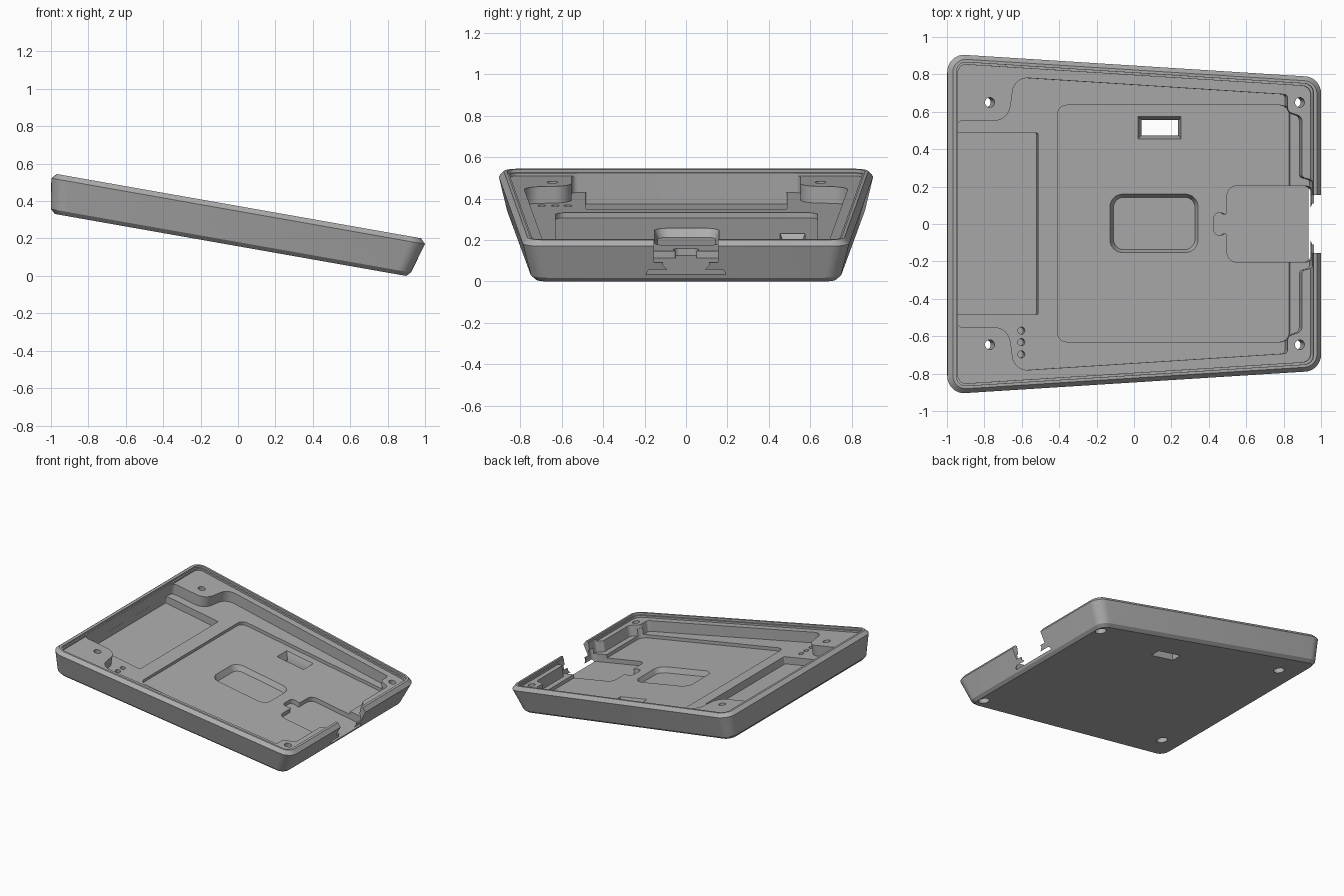
import bpy, bmesh, math
from mathutils import Vector, Matrix

TILT = math.radians(10)
FLOOR, RECESS = 0.10, 0.075

default = bpy.data.objects.get("Cube")
if default:
    bpy.data.objects.remove(default, do_unlink=True)

grey = bpy.data.materials.new("plain_grey")
grey.use_nodes = True
grey.diffuse_color = (0.42, 0.42, 0.42, 1)
grey.node_tree.nodes["Principled BSDF"].inputs["Base Color"].default_value = grey.diffuse_color


def rounded(corners, steps=8):
    """Outline with every (x, y, radius) corner replaced by an arc."""
    out = []
    for i, (x, y, r) in enumerate(corners):
        p = Vector((x, y))
        a = (Vector(corners[i - 1][:2]) - p).normalized()
        b = (Vector(corners[(i + 1) % len(corners)][:2]) - p).normalized()
        half = a.angle(b) / 2
        if r <= 0:
            out.append(p)
            continue
        centre = p + (a + b).normalized() * (r / math.sin(half))
        start = p + a * (r / math.tan(half)) - centre
        end = p + b * (r / math.tan(half)) - centre
        sweep = math.atan2(start.x * end.y - start.y * end.x, start.dot(end))
        for k in range(steps + 1):
            out.append(centre + Matrix.Rotation(sweep * k / steps, 2) @ start)
    return out


def loft(name, rings):
    """Closed solid through (outline, height) rings."""
    bm = bmesh.new()
    loops = [[bm.verts.new((p.x, p.y, h)) for p in pts] for pts, h in rings]
    n = len(loops[0])
    for low, high in zip(loops, loops[1:]):
        for i in range(n):
            j = (i + 1) % n
            bm.faces.new((low[i], low[j], high[j], high[i]))
    bm.faces.new(loops[0])
    bm.faces.new(loops[-1])
    bmesh.ops.recalc_face_normals(bm, faces=bm.faces)
    mesh = bpy.data.meshes.new(name)
    bm.to_mesh(mesh)
    bm.free()
    mesh.materials.append(grey)
    obj = bpy.data.objects.new(name, mesh)
    bpy.context.collection.objects.link(obj)
    return obj


def level_x(x, h):
    """Plan position to position along the tilted tray at height h."""
    return (x - h * math.sin(TILT)) / math.cos(TILT)


def trapezoid(left, right, y_left, y_right, r):
    return rounded([(left, -y_left, r), (right, -y_right, r),
                    (right, y_right, r), (left, y_left, r)])


def box(x0, x1, y0, y1, r, h):
    a, b = level_x(x0, h), level_x(x1, h)
    return rounded([(a, y0, r), (b, y0, r), (b, y1, r), (a, y1, r)])


def mirrored(half, h):
    """Outline from its +y half, given from -x to +x."""
    half = [(level_x(x, h), y, r) for x, y, r in half]
    return rounded([(x, -y, r) for x, y, r in half] + half[::-1])


def circle(x, y, r, h):
    return [Vector((level_x(x, h) + r * math.cos(t * math.tau / 24),
                    y + r * math.sin(t * math.tau / 24))) for t in range(24)]


# Outer body with drafted walls and chamfered edges
tray = loft("tray", [
    (trapezoid(-0.995, 0.912, 0.845, 0.722, 0.06), 0.0),
    (trapezoid(-1.02, 0.934, 0.87, 0.745, 0.08), 0.022),
    (trapezoid(-1.047, 0.982, 0.91, 0.784, 0.09), 0.185),
    (trapezoid(-1.022, 0.955, 0.885, 0.762, 0.07), 0.212),
])


def cut(*rings):
    cutter = loft("cutter", rings)
    cutter.hide_render = True
    mod = tray.modifiers.new("cut", "BOOLEAN")
    mod.operation, mod.solver, mod.object = "DIFFERENCE", "EXACT", cutter
    bpy.context.view_layer.objects.active = tray
    bpy.ops.object.modifier_apply(modifier=mod.name)
    bpy.data.objects.remove(cutter, do_unlink=True)


def pocket(outline, bottom, top):
    cut((outline, bottom), (outline, top))


# Stepped lip for a lid
pocket(trapezoid(-1.002, 0.937, 0.868, 0.748, 0.05), 0.196, 0.3)
pocket(trapezoid(-0.992, 0.925, 0.855, 0.736, 0.045), 0.182, 0.29)

# Main cavity, leaving a screw platform in each corner
pocket(mirrored([(-0.947, 0.552, 0.03), (-0.672, 0.552, 0.09), (-0.64, 0.785, 0.08),
                 (0.82, 0.692, 0.02), (0.82, 0.6, 0.035), (0.897, 0.575, 0.035),
                 (0.897, 0.25, 0.02), (0.952, 0.235, 0.02)], 0.18), FLOOR, 0.28)

# Battery pocket at the high end
pocket(box(-0.957, -0.51, -0.485, 0.487, 0.008, 0.12), 0.045, 0.19)

# Shallow board recess in the floor
pocket(box(-0.41, 0.832, -0.63, 0.635, 0.05, FLOOR), RECESS, 0.15)

# Central rounded recess with sloped sides
cut((box(-0.11, 0.325, -0.137, 0.143, 0.055, 0.035), 0.035),
    (box(-0.13, 0.342, -0.153, 0.16, 0.07, RECESS), RECESS),
    (box(-0.13, 0.342, -0.153, 0.16, 0.07, RECESS), 0.14))

# Connector pocket with its cable bump
pocket(mirrored([(0.425, 0.06, 0.03), (0.468, 0.06, 0.02), (0.497, 0.045, 0.01),
                 (0.497, 0.203, 0.05), (0.945, 0.203, 0.03)], RECESS), 0.04, 0.145)

# Opening through the low end wall
pocket(box(0.85, 1.2, -0.155, 0.155, 0, 0.1), 0.102, 0.3)
cut((box(0.85, 1.2, -0.085, 0.085, 0, 0.1), 0.06),
    (box(0.85, 1.2, -0.11, 0.11, 0, 0.1), 0.085),
    (box(0.85, 1.2, -0.11, 0.11, 0, 0.1), 0.25))

# Switch window through the floor
cut((box(0.04, 0.24, 0.474, 0.556, 0, 0.03), -0.1),
    (box(0.04, 0.24, 0.474, 0.556, 0, 0.03), 0.03),
    (box(0.02, 0.25, 0.455, 0.575, 0, RECESS), RECESS),
    (box(0.02, 0.25, 0.455, 0.575, 0, RECESS), 0.14))

# Screw holes with counterbores underneath
for x in (-0.772, 0.885):
    for y in (-0.645, 0.65):
        pocket(circle(x, y, 0.026, 0.18), -0.1, 0.3)
        pocket(circle(x, y, 0.04, 0.18), -0.1, 0.06)

# Three small indicator holes
for y in (-0.57, -0.632, -0.697):
    pocket(circle(-0.603, y, 0.019, FLOOR), 0.05, 0.13)

# Tilt the tray and rest it on the ground
tray.data.transform(Matrix.Rotation(TILT, 4, "Y"))
low = min(v.co.z for v in tray.data.vertices)
xs = [v.co.x for v in tray.data.vertices]
tray.data.transform(Matrix.Translation((-(min(xs) + max(xs)) / 2, 0, -low)))

bpy.ops.object.select_all(action="DESELECT")
tray.select_set(True)
bpy.context.view_layer.objects.active = tray
bpy.ops.object.shade_smooth_by_angle(angle=math.radians(25))
